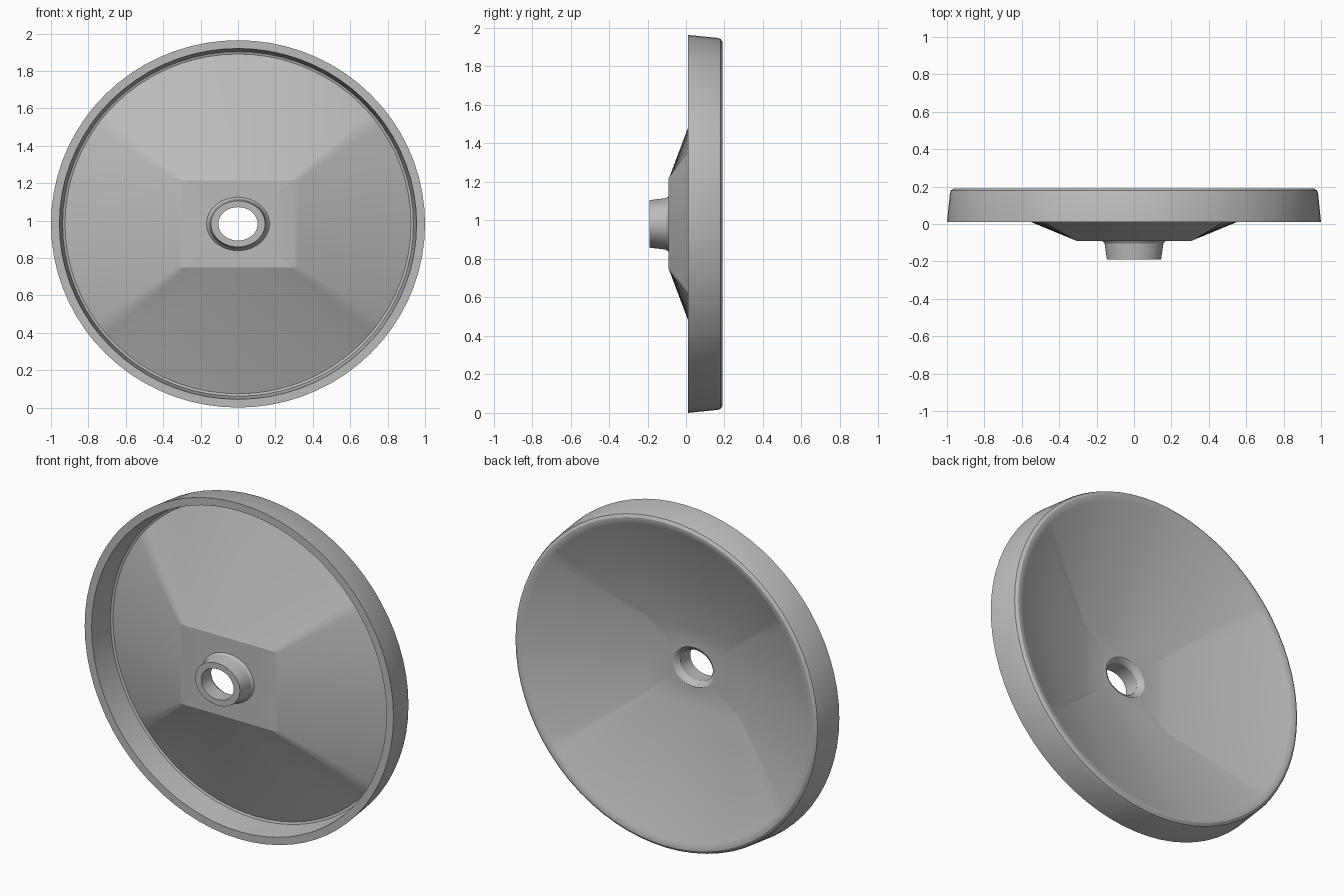
import bpy, bmesh
from math import sin, cos, pi, atan2

if "Cube" in bpy.data.objects:
    bpy.data.objects.remove(bpy.data.objects["Cube"])

CENTRE_Z = 0.982
HALF_X, HALF_Z = 0.31, 0.24      # flat centre panel

# One plain grey material
grey = bpy.data.materials.new("plain_grey")
grey.use_nodes = True
colour = (0.5, 0.5, 0.5, 1)
grey.diffuse_color = colour
grey.node_tree.nodes["Principled BSDF"].inputs["Base Color"].default_value = colour

# Even angles around the dish, plus the four panel corners
corner = atan2(HALF_Z, HALF_X)
angles = sorted([2 * pi * i / 72 for i in range(72)]
                + [corner, pi - corner, pi + corner, 2 * pi - corner])


def oval(y, rx, ratio):
    return [(rx * cos(a), y, CENTRE_Z + rx * ratio * sin(a)) for a in angles]


def panel(y, size):
    ring = []
    for a in angles:
        c, s = cos(a), sin(a)
        t = size * min(HALF_X / max(abs(c), 1e-6), HALF_Z / max(abs(s), 1e-6))
        ring.append((t * c, y, CENTRE_Z + t * s))
    return ring


def rim(y, r):
    return oval(y, r, 0.982)


def hub(y, r):
    return oval(y, r, 0.85)


# Closed cross-section: front of hub, front of dish, rim, back of dish, bore
rings = [
    hub(-0.19, 0.105), hub(-0.19, 0.145), hub(-0.105, 0.157), hub(-0.092, 0.168),
    panel(-0.092, 0.97), panel(-0.085, 1.03),
    rim(0.165, 0.925), rim(0.16, 0.938), rim(0.01, 0.955),
    rim(0.01, 1.0), rim(0.165, 0.984), rim(0.18, 0.978), rim(0.19, 0.962),
    rim(0.19, 0.945), rim(0.182, 0.925),
    panel(-0.073, 0.96), hub(-0.073, 0.135), hub(-0.085, 0.115), hub(-0.1, 0.105),
]

bm = bmesh.new()
loops = [[bm.verts.new(p) for p in ring] for ring in rings]
count = len(angles)
for k, loop in enumerate(loops):
    after = loops[(k + 1) % len(loops)]
    for i in range(count):
        j = (i + 1) % count
        bm.faces.new((loop[i], loop[j], after[j], after[i]))
bmesh.ops.recalc_face_normals(bm, faces=bm.faces)

mesh = bpy.data.meshes.new("dish")
bm.to_mesh(mesh)
bm.free()
mesh.materials.append(grey)
dish = bpy.data.objects.new("dish", mesh)
bpy.context.collection.objects.link(dish)

# Smooth curves, crisp edges
bpy.ops.object.select_all(action="DESELECT")
dish.select_set(True)
bpy.context.view_layer.objects.active = dish
bpy.ops.object.shade_smooth_by_angle(angle=pi / 7)
